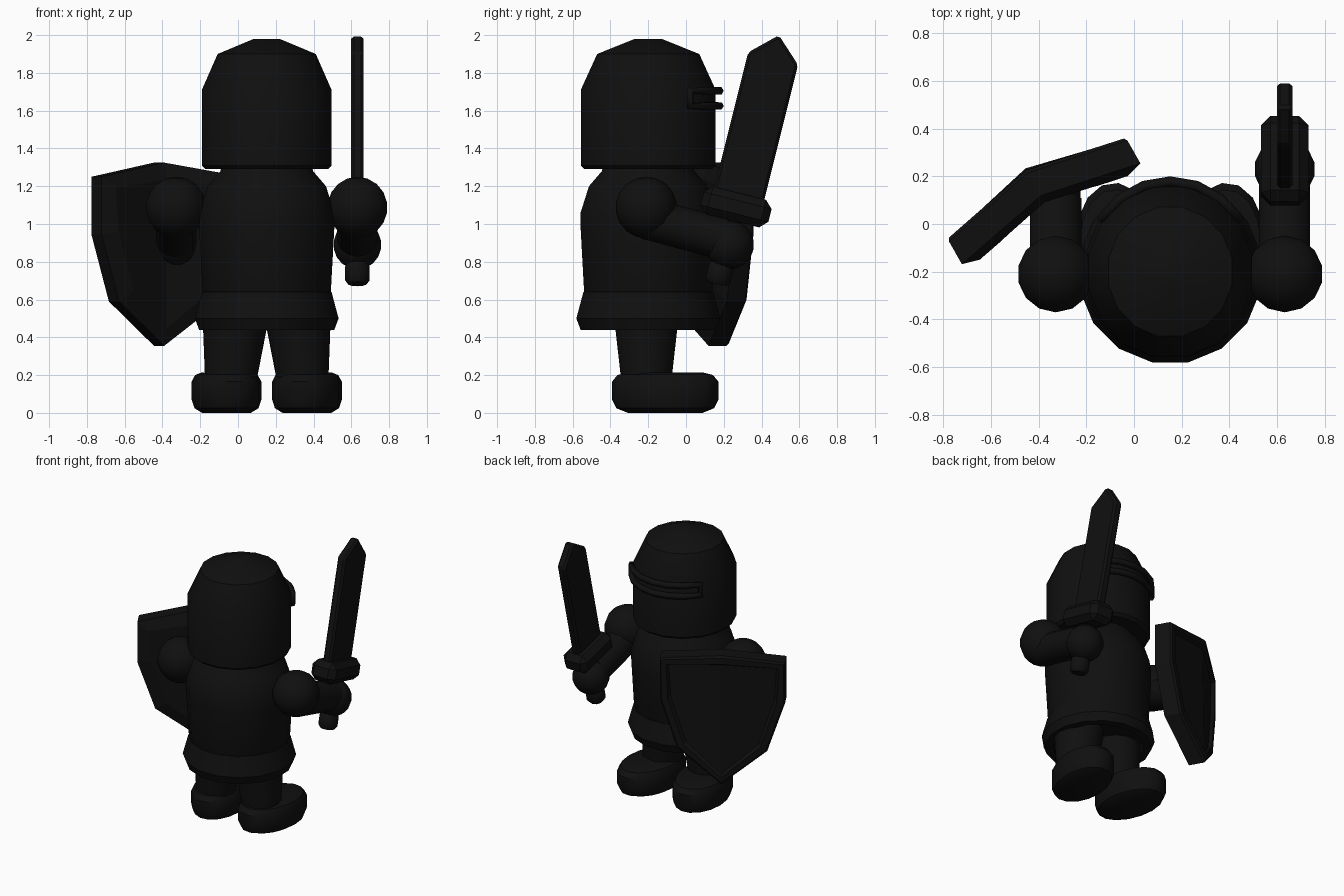
import bpy, bmesh
from math import radians, pi, sin, cos, tan
from mathutils import Vector

if "Cube" in bpy.data.objects:
    bpy.data.objects.remove(bpy.data.objects["Cube"])

COLOR = (0.005, 0.005, 0.005, 1)
black = bpy.data.materials.new("matte_black")
black.use_nodes = True
black.diffuse_color = COLOR
black.node_tree.nodes["Principled BSDF"].inputs["Base Color"].default_value = COLOR

MID, DEPTH = 0.152, -0.2   # body axis


def finish(name, bm, loc=(0, 0, 0), rot=(0, 0, 0), bevel=0, smooth=True):
    bmesh.ops.recalc_face_normals(bm, faces=bm.faces)
    mesh = bpy.data.meshes.new(name)
    bm.to_mesh(mesh)
    bm.free()
    mesh.materials.append(black)
    ob = bpy.data.objects.new(name, mesh)
    bpy.context.collection.objects.link(ob)
    ob.location, ob.rotation_euler = loc, rot
    if bevel:
        mod = ob.modifiers.new("Bevel", "BEVEL")
        mod.width, mod.segments = bevel, 1
    if smooth:
        bpy.ops.object.select_all(action="DESELECT")
        ob.select_set(True)
        bpy.context.view_layer.objects.active = ob
        bpy.ops.object.shade_smooth_by_angle(angle=radians(35))
    return ob


def lathe(name, profile, loc, sides=16, sx=1, sy=1, rot=(0, 0, 0)):
    """Turned solid from (radius, height) pairs, capped at both ends."""
    bm = bmesh.new()
    rings = []
    for r, z in profile:
        angles = [2 * pi * (i + 0.5) / sides for i in range(sides)]
        rings.append([bm.verts.new((r * sx * cos(a), r * sy * sin(a), z)) for a in angles])
    for low, high in zip(rings, rings[1:]):
        for i in range(sides):
            j = (i + 1) % sides
            bm.faces.new((low[i], low[j], high[j], high[i]))
    bm.faces.new(rings[0][::-1])
    bm.faces.new(rings[-1])
    return finish(name, bm, loc, rot)


def ball(name, loc, r):
    bm = bmesh.new()
    bmesh.ops.create_uvsphere(bm, u_segments=14, v_segments=9, radius=r)
    return finish(name, bm, loc)


def limb(name, start, end, r1, r2):
    axis = Vector(end) - Vector(start)
    rot = axis.to_track_quat("Z", "Y").to_euler()
    return lathe(name, [(r1, 0), (r2, axis.length)], start, 14, rot=rot)


# Torso, flared skirt and helmet
lathe("torso", [(.30, .5), (.345, .62), (.365, .98), (.365, 1.06), (.32, 1.2),
                (.25, 1.28), (.24, 1.33)], (MID, DEPTH, 0))
lathe("skirt", [(.30, .52), (.31, .44), (.365, .44), (.388, .50), (.35, .64), (.30, .66)],
      (MID, DEPTH, 0))
lathe("helmet", [(.33, 1.29), (.35, 1.31), (.35, 1.71), (.265, 1.90), (.07, 1.98)],
      (MID, DEPTH, 0), sy=1.04)

# Raised rim around the eye slit
curve = bpy.data.curves.new("visor_rim", "CURVE")
curve.dimensions = "3D"
curve.bevel_depth, curve.bevel_resolution = .022, 1
spline = curve.splines.new("POLY")
arc = [radians(a) for a in range(36, 145, 18)]
loop = [(a, 1.705) for a in arc] + [(a, 1.625) for a in reversed(arc)]
spline.points.add(len(loop) - 1)
for point, (a, z) in zip(spline.points, loop):
    point.co = (.355 * cos(a), .378 * sin(a), z, 1)
spline.use_cyclic_u = True
curve.materials.append(black)
rim = bpy.data.objects.new("visor_rim", curve)
rim.location = (MID, DEPTH, 0)
bpy.context.collection.objects.link(rim)

# Legs, feet and arms on both sides
for side, label in ((-1, "right"), (1, "left")):
    limb(label + "_leg", (MID + side * .195, -.21, .12), (MID + side * .162, -.21, .55), .13, .18)
    lathe(label + "_foot", [(.7, 0), (.92, .025), (1, .07), (1, .165), (.9, .2), (.7, .215)],
          (MID + side * .213, -.11, 0), 16, .182, .285, (0, 0, radians(-8 * side)))
    x = MID + side * .48
    ball(label + "_shoulder", (x, -.21, 1.087), .163)
    reach = .2 if side > 0 else .1
    limb(label + "_forearm", (x, -.21, 1.03), (x, reach, .92), .11, .11)
    ball(label + "_hand", (x, reach + .03, .89), .13 if side > 0 else .108)

# Sword, leaning forward
HILT, LEAN = (.632, .265, 1.09), (radians(-14), 0, 0)
bm = bmesh.new()
outline = [(-.136, 0), (.136, 0), (.136, .81), (0, .937), (-.136, .81)]
face = bm.faces.new([bm.verts.new((-.033, y, z)) for y, z in outline])
new = bmesh.ops.extrude_face_region(bm, geom=[face])["geom"]
bmesh.ops.translate(bm, vec=(.066, 0, 0), verts=[v for v in new if isinstance(v, bmesh.types.BMVert)])
finish("sword_blade", bm, HILT, LEAN, bevel=.014, smooth=False)

bm = bmesh.new()
bmesh.ops.create_cube(bm, size=1)
bmesh.ops.scale(bm, vec=(.2, .37, .15), verts=bm.verts)
finish("sword_guard", bm, HILT, LEAN, bevel=.04, smooth=False)
lathe("sword_grip", [(.045, -.36), (.045, 0)], HILT, 10, rot=LEAN)
lathe("sword_pommel", [(.05, -.42), (.068, -.395), (.068, -.33), (.05, -.30)], HILT, 10, rot=LEAN)

# Shield: two halves folded along the middle
FOLD = tan(radians(11.5))
edge = [(0, 1.325), (.43, 1.25), (.43, .945), (.31, .59), (0, .355)]
bm = bmesh.new()
top, bottom = [bm.verts.new((0, 0, z)) for z in (edge[0][1], edge[-1][1])]
front = []
for side in (-1, 1):
    outer = [bm.verts.new((side * s, -s * FOLD, z)) for s, z in edge[1:-1]]
    front.append(bm.faces.new([top] + outer + [bottom]))
bmesh.ops.recalc_face_normals(bm, faces=bm.faces)
if front[0].normal.y < 0:
    bmesh.ops.reverse_faces(bm, faces=front)
new = bmesh.ops.extrude_face_region(bm, geom=front, use_keep_orig=True)["geom"]
bmesh.ops.translate(bm, vec=(0, -.11, 0), verts=[v for v in new if isinstance(v, bmesh.types.BMVert)])
back = [f for f in new if isinstance(f, bmesh.types.BMFace)]
bmesh.ops.recalc_face_normals(bm, faces=bm.faces)
# Sunken panel inside the rim, and a bevelled rear
bmesh.ops.inset_region(bm, faces=front, thickness=.015, depth=.012)
bmesh.ops.inset_region(bm, faces=front, thickness=.045, depth=0)
bmesh.ops.inset_region(bm, faces=front, thickness=.015, depth=-.025)
bmesh.ops.inset_region(bm, faces=back, thickness=.09, depth=.035)
finish("shield", bm, (-.445, .215, 0), (0, 0, radians(29.5)), smooth=False)
